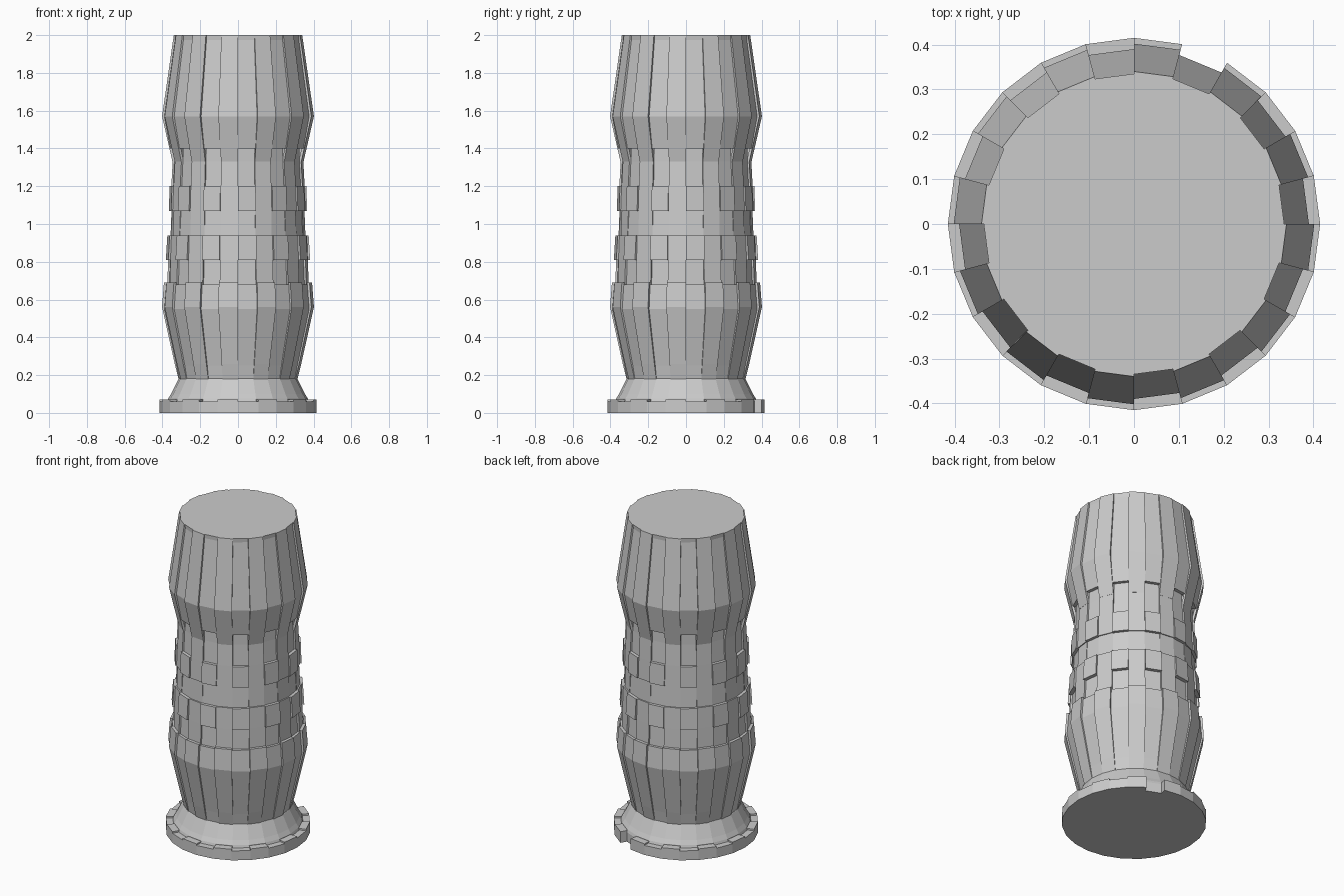
import bpy, bmesh
from math import cos, sin, pi

if "Cube" in bpy.data.objects:
    bpy.data.objects.remove(bpy.data.objects["Cube"])

SIDES = 24


def point(r, z, k):
    a = 2 * pi * k / SIDES
    return (r * cos(a), r * sin(a), z)


def stave_ring(name, even, odd, depth=0.015, special=None):
    """Ring of flat staves; neighbours alternate between two (r, z) profiles."""
    bm = bmesh.new()
    special = special or {}

    def face(*pts):
        bm.faces.new([bm.verts.new(p) for p in pts])

    for k in range(SIDES):
        prof = special.get(k, odd if k % 2 else even)
        for (r0, z0), (r1, z1) in zip(prof, prof[1:]):
            # outer face
            face(point(r0, z0, k), point(r0, z0, k + 1),
                 point(r1, z1, k + 1), point(r1, z1, k))
            # short side walls closing the step to the neighbours
            if z1 - z0 > 1e-4 and k not in special:
                for j, flip in ((k, False), (k + 1, True)):
                    wall = [point(r0, z0, j), point(r1, z1, j),
                            point(r1 - depth, z1, j), point(r0 - depth, z0, j)]
                    face(*(wall[::-1] if flip else wall))
    bmesh.ops.remove_doubles(bm, verts=bm.verts, dist=1e-5)
    make(name, bm)


def disc(name, r, z, up):
    bm = bmesh.new()
    ring = [bm.verts.new(point(r, z, k)) for k in range(SIDES)]
    bm.faces.new(ring if up else ring[::-1])
    make(name, bm)


def make(name, bm):
    me = bpy.data.meshes.new(name)
    bm.to_mesh(me)
    bm.free()
    bpy.context.collection.objects.link(bpy.data.objects.new(name, me))


# base: blocks of two heights under a flared skirt, one block missing
skirt = [(0.37, 0.075), (0.355, 0.10), (0.315, 0.18), (0.30, 0.19)]
stave_ring("base",
           [(0.0, 0.0), (0.415, 0.0), (0.415, 0.06), (0.375, 0.06)] + skirt,
           [(0.0, 0.0), (0.415, 0.0), (0.415, 0.07), (0.37, 0.07)] + skirt,
           depth=0.04,
           special={4: [(0.0, 0.0), (0.375, 0.0), (0.375, 0.06)] + skirt})

# lower barrel
stave_ring("lower_barrel",
           [(0.29, 0.18), (0.312, 0.18), (0.325, 0.25), (0.39, 0.55),
            (0.38, 0.68), (0.35, 0.68)],
           [(0.29, 0.18), (0.315, 0.18), (0.335, 0.26), (0.402, 0.56),
            (0.392, 0.69), (0.35, 0.69)])

# banded middle: raised bands, taller on every other stave
stave_ring("banded_middle",
           [(0.364, 0.68), (0.359, 0.81), (0.382, 0.81), (0.374, 0.94),
            (0.355, 0.94), (0.348, 1.07), (0.366, 1.07), (0.362, 1.20),
            (0.343, 1.20), (0.337, 1.33), (0.337, 1.40)],
           [(0.374, 0.68), (0.370, 0.81), (0.365, 0.94),
            (0.357, 0.94), (0.352, 1.07), (0.358, 1.07), (0.353, 1.20),
            (0.346, 1.33), (0.33, 1.34)])

# upper barrel
stave_ring("upper_barrel",
           [(0.335, 1.40), (0.358, 1.40), (0.39, 1.57), (0.332, 1.985),
            (0.325, 1.985)],
           [(0.325, 1.33), (0.347, 1.33), (0.402, 1.57), (0.34, 2.0),
            (0.325, 2.0)])

# flat top
disc("top_cap", 0.335, 2.0, True)
stave_ring("top_rim", [(0.333, 1.97), (0.335, 2.0)], [(0.333, 1.97), (0.335, 2.0)])
